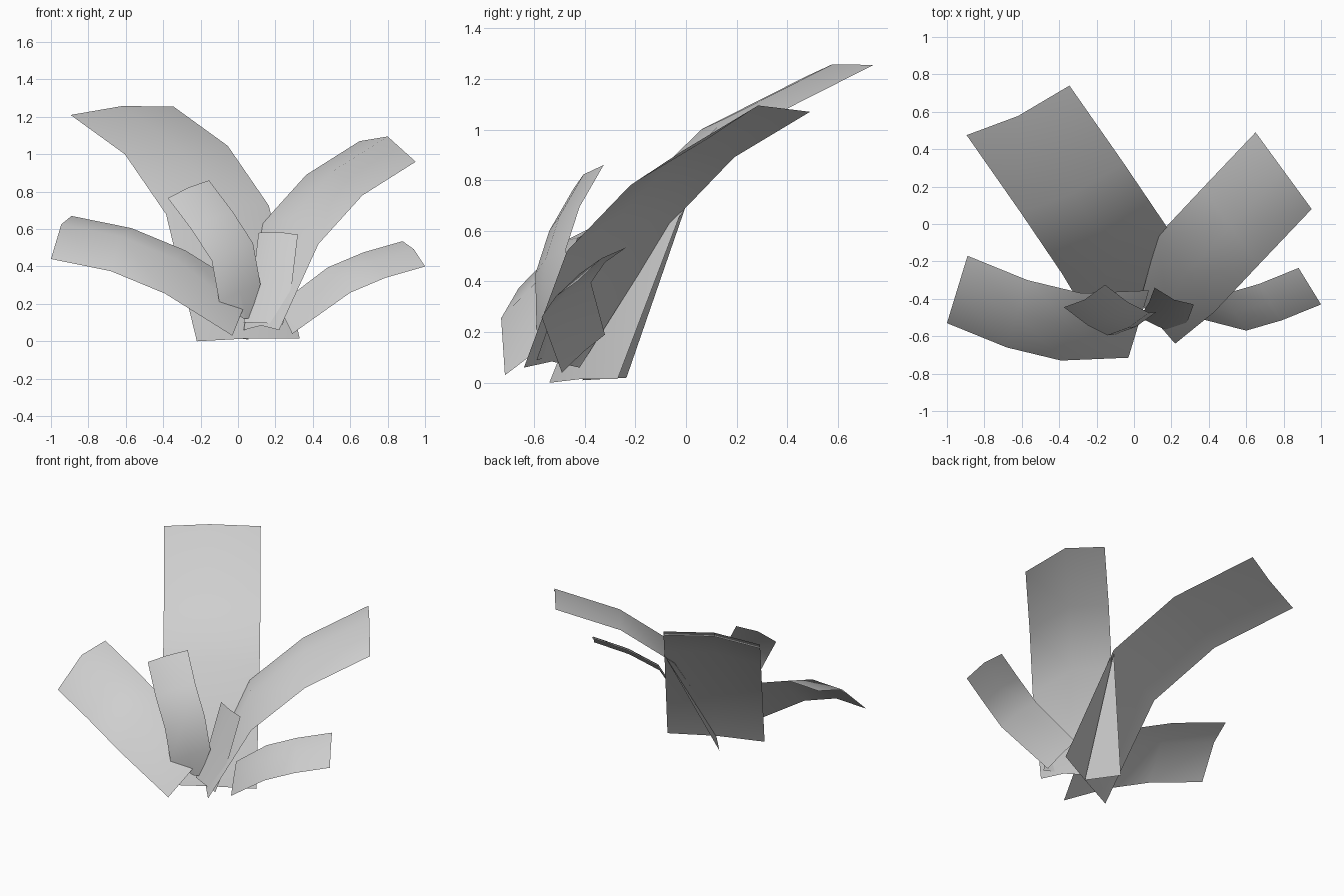
import bpy
import bmesh
from mathutils import Vector

default_cube = bpy.data.objects.get("Cube")
if default_cube:
    bpy.data.objects.remove(default_cube, do_unlink=True)

# One plain grey for every leaf
leaf_grey = bpy.data.materials.new("leaf_grey")
leaf_grey.use_nodes = True
colour = (0.62, 0.62, 0.62, 1)
leaf_grey.diffuse_color = colour
leaf_grey.node_tree.nodes["Principled BSDF"].inputs["Base Color"].default_value = colour


def finish(name, bm):
    """Turn a bmesh into a smooth shaded object."""
    for face in bm.faces:
        face.smooth = True
    mesh = bpy.data.meshes.new(name)
    bm.to_mesh(mesh)
    bm.free()
    mesh.materials.append(leaf_grey)
    obj = bpy.data.objects.new(name, mesh)
    bpy.context.collection.objects.link(obj)
    return obj


def leaf(name, edge, across, ridge, base_across=None):
    """Sweep a shallow folded section along one edge, from base to tip."""
    bm = bmesh.new()
    rows = []
    for index, point in enumerate(edge):
        start = Vector(point)
        is_base = index == 0 and base_across is not None
        width = Vector(base_across if is_base else across)
        # The ridge flattens out where the leaf meets the ground
        lift = Vector(ridge) * (0.3 if index == 0 else 1)
        section = (start, start + width / 2 + lift, start + width)
        rows.append([bm.verts.new(corner) for corner in section])
    for lower, upper in zip(rows, rows[1:]):
        for side in range(2):
            bm.faces.new((lower[side], lower[side + 1],
                          upper[side + 1], upper[side]))
    return finish(name, bm)


# Tall leaf leaning back to the right
leaf("tall_back_leaf",
     edge=[(-.22, -.54, 0), (-.385, -.265, .68), (-.605, .06, 1), (-.895, .475, 1.21)],
     across=(.55, .265, .045), ridge=(0, -.03, .025),
     base_across=(.55, .27, .015))

# Broad leaf leaning back to the left
leaf("broad_back_leaf",
     edge=[(.03, -.42, .06), (.13, -.06, .63), (.365, .19, .89), (.65, .49, 1.07)],
     across=(.3, -.41, -.11), ridge=(0, 0, .08),
     base_across=(.19, -.22, 0))

# Low drooping leaf on the right
leaf("low_right_leaf",
     edge=[(-.03, -.715, .03), (-.39, -.73, .255), (-.68, -.66, .375), (-1, -.53, .44)],
     across=(.11, .36, .23), ridge=(0, 0, .07))

# Low drooping leaf on the left
leaf("low_left_leaf",
     edge=[(.21, -.32, .19), (.48, -.375, .395), (.67, -.32, .475), (.88, -.235, .535)],
     across=(.12, -.195, -.135), ridge=(0, 0, .025),
     base_across=(.08, -.17, -.15))

# Upright young leaf, pinched at its base
leaf("curled_front_leaf",
     edge=[(.03, -.52, .12), (-.1, -.59, .21), (-.14, -.595, .43),
           (-.25, -.54, .6), (-.375, -.445, .765)],
     across=(.22, .12, .095), ridge=(0, -.02, .01),
     base_across=(.03, .02, 0))

# Short young leaf in the middle
leaf("short_front_leaf",
     edge=[(.03, -.5, .1), (.08, -.42, .33), (.11, -.34, .58)],
     across=(.21, -.09, -.01), ridge=(0, -.02, .01))

# Narrow triangular flap behind the tall leaf
flap = bmesh.new()
corners = [(.165, 0, .7), (-.09, -.235, .02), (.055, -.41, .01)]
flap.faces.new([flap.verts.new(corner) for corner in corners])
finish("base_flap", flap)
